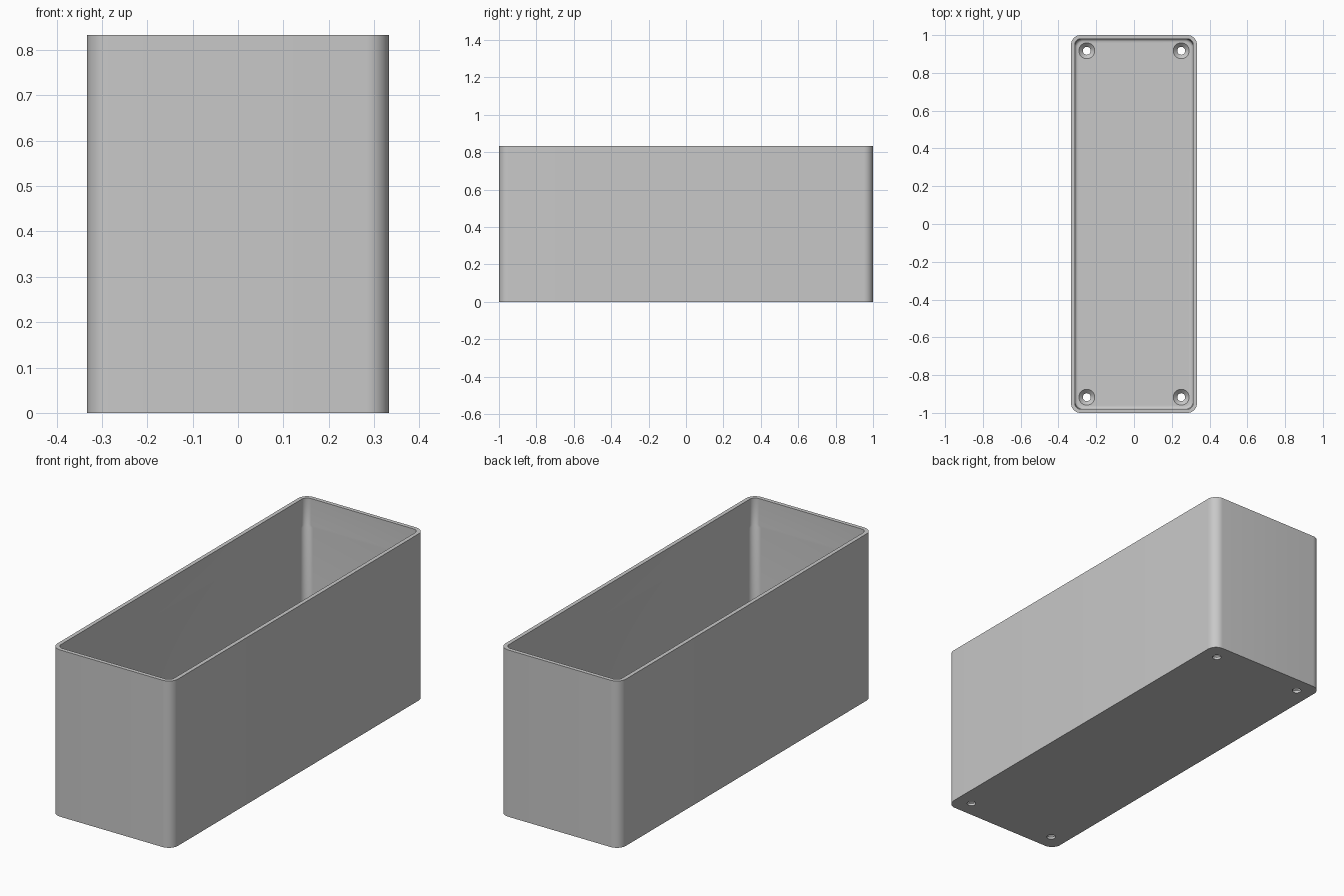
import bpy, bmesh, math

if "Cube" in bpy.data.objects:
    bpy.data.objects.remove(bpy.data.objects["Cube"], do_unlink=True)

HALF_X, HALF_Y, HEIGHT = 0.333, 1.0, 0.833
WALL, FLOOR, RADIUS, FILLET = 0.02, 0.033, 0.05, 0.016
HOLE_X, HOLE_Y, HOLE_R, SINK_R = 0.25, 0.917, 0.021, 0.042

grey = bpy.data.materials.new("plain_grey")
grey.use_nodes = True
colour = (0.58, 0.58, 0.58, 1)
grey.diffuse_color = colour
grey.node_tree.nodes["Principled BSDF"].inputs["Base Color"].default_value = colour


def make_object(name, bm):
    bmesh.ops.recalc_face_normals(bm, faces=bm.faces)
    mesh = bpy.data.meshes.new(name)
    bm.to_mesh(mesh)
    bm.free()
    mesh.materials.append(grey)
    obj = bpy.data.objects.new(name, mesh)
    bpy.context.collection.objects.link(obj)
    return obj


def rounded_ring(bm, inset, z, radius, steps=10):
    """Rounded rectangle of vertices, inset from the outer walls."""
    ring = []
    for quarter, (sx, sy) in enumerate(((1, 1), (-1, 1), (-1, -1), (1, -1))):
        cx = sx * (HALF_X - inset - radius)
        cy = sy * (HALF_Y - inset - radius)
        for i in range(steps + 1):
            a = (quarter + i / steps) * math.pi / 2
            ring.append(bm.verts.new((cx + radius * math.cos(a), cy + radius * math.sin(a), z)))
    return ring


def round_ring(bm, x, y, z, radius, sides=32):
    return [bm.verts.new((x + radius * math.cos(math.tau * i / sides),
                          y + radius * math.sin(math.tau * i / sides), z))
            for i in range(sides)]


def loft(bm, rings):
    """Skin successive rings and cap both ends."""
    for a, b in zip(rings, rings[1:]):
        for i in range(len(a)):
            j = (i + 1) % len(a)
            bm.faces.new((a[i], a[j], b[j], b[i]))
    bm.faces.new(rings[0])
    bm.faces.new(rings[-1])


# Open box: outer wall, rim, inner wall, filleted floor
bm = bmesh.new()
inner_r = RADIUS - WALL
gusset_r, gusset_z = RADIUS - 0.008, 0.7
sections = [(0, 0, RADIUS), (0, HEIGHT, RADIUS),
            (WALL, HEIGHT, inner_r),
            (WALL, gusset_z, inner_r), (WALL, gusset_z - 0.01, gusset_r)]
for i in range(6):
    a = i / 5 * math.pi / 2
    inset = FILLET * (1 - math.cos(a))
    sections.append((WALL + inset, FLOOR + FILLET * (1 - math.sin(a)), gusset_r - inset))
loft(bm, [rounded_ring(bm, *s) for s in sections])
box = make_object("open_box", bm)

# Countersunk screw holes in the four floor corners
bm = bmesh.new()
for sx in (-1, 1):
    for sy in (-1, 1):
        levels = [(-0.02, HOLE_R), (FLOOR - SINK_R + HOLE_R, HOLE_R),
                  (FLOOR, SINK_R), (FLOOR + 0.02, SINK_R)]
        loft(bm, [round_ring(bm, sx * HOLE_X, sy * HOLE_Y, z, r) for z, r in levels])
cutter = make_object("screw_hole_cutter", bm)
cutter.hide_render = True

cut = box.modifiers.new("screw_holes", "BOOLEAN")
cut.operation = "DIFFERENCE"
cut.solver = "EXACT"
cut.object = cutter
bpy.ops.object.select_all(action="DESELECT")
bpy.context.view_layer.objects.active = box
box.select_set(True)
bpy.ops.object.modifier_apply(modifier=cut.name)
bpy.data.objects.remove(cutter, do_unlink=True)

bpy.ops.object.shade_smooth_by_angle(angle=math.radians(30))
